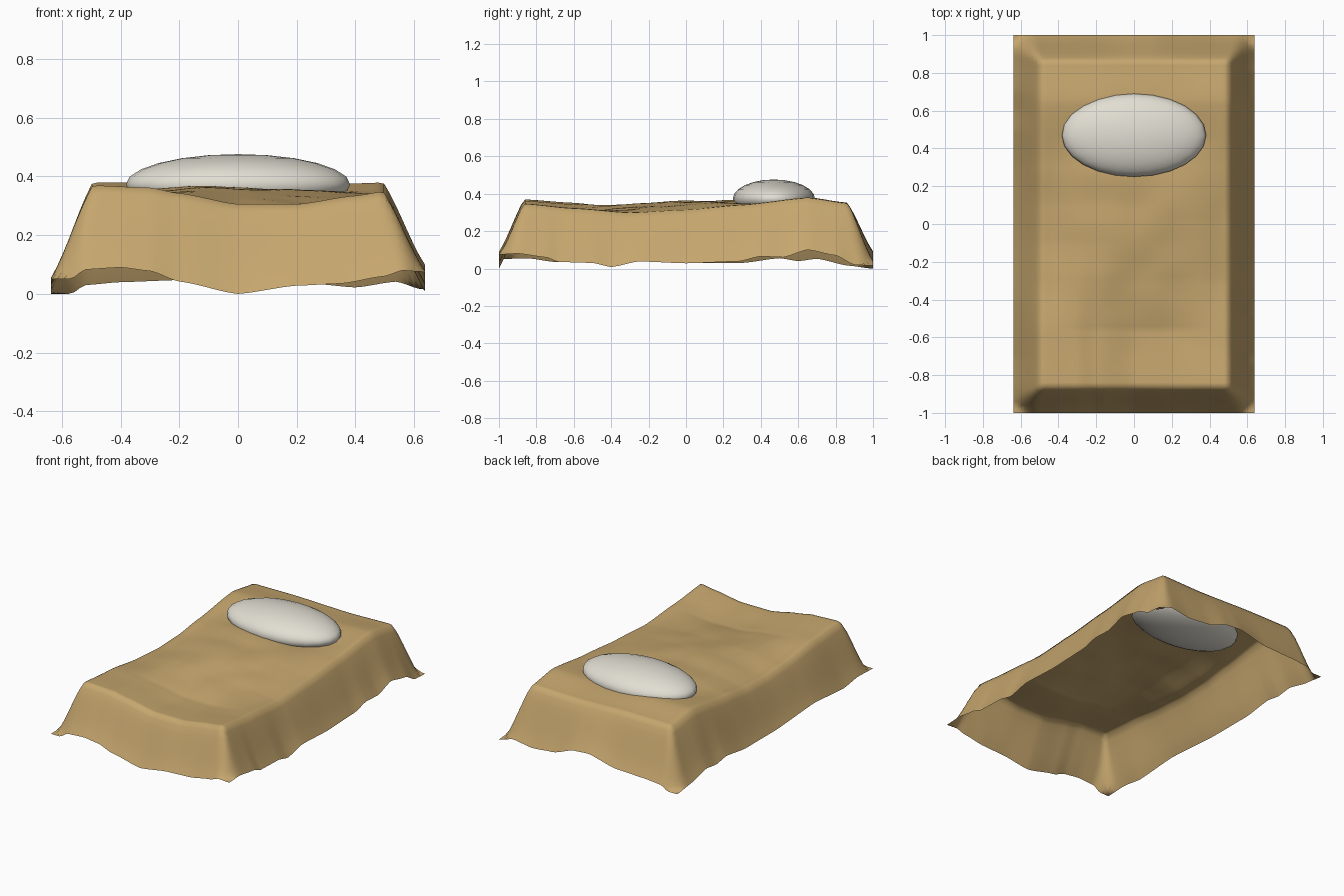
import bpy, bmesh
from mathutils import Vector, noise

if "Cube" in bpy.data.objects:
    bpy.data.objects.remove(bpy.data.objects["Cube"])

HX, HY = 0.637, 1.0      # outer half size at the hem
TX, TY = 0.495, 0.865    # half size of the flat top

# Top-edge heights and hem heights as (position, z) curves
TOP = {
    "front": [(-.5, .37), (-.3, .362), (-.2, .343), (0, .306), (.2, .306), (.4, .335), (.5, .35)],
    "back": [(-.5, .35), (-.2, .352), (.2, .343), (.5, .35)],
    "left": [(-.87, .37), (-.6, .352), (-.3, .315), (-.1, .303), (.1, .31), (.3, .335), (.65, .38), (.87, .35)],
    "right": [(-.87, .35), (-.6, .325), (-.3, .302), (0, .318), (.3, .343), (.65, .38), (.87, .35)],
}
HEM = {
    "front": [(-.635, .05), (-.57, .05), (-.52, .083), (-.4, .09), (-.3, .078), (-.2, .042), (0, 0),
              (.2, .028), (.35, .035), (.5, .06), (.56, .08), (.635, .075)],
    "back": [(-.635, 0), (-.57, 0), (-.52, .03), (-.4, .04), (-.2, .047), (0, .092), (.1, .085),
             (.25, .035), (.4, .022), (.54, .042), (.635, .015)],
    "left": [(-1, .05), (-.85, .055), (-.7, .035), (-.4, .055), (0, .03), (.3, .03), (.5, .055),
             (.6, .04), (.7, .052), (.87, .015), (1, 0)],
    "right": [(-1, .075), (-.9, .08), (-.75, .06), (-.68, .035), (-.5, .03), (-.4, .008), (-.25, .038),
              (0, .028), (.28, .038), (.4, .065), (.52, .06), (.65, .1), (.8, .07), (.9, .02), (1, .015)],
}


def curve(pts, u):
    u = max(pts[0][0], min(pts[-1][0], u))
    for (a, za), (b, zb) in zip(pts, pts[1:]):
        if u <= b:
            s = (u - a) / (b - a)
            s = .5 * s + .5 * s * s * (3 - 2 * s)
            return za + (zb - za) * s


def top_height(x, y):
    # Coons blend of the four edge curves, plus a soft swell in the middle
    x, y = max(-TX, min(TX, x)), max(-TY, min(TY, y))
    u, v = (x / TX + 1) / 2, (y / TY + 1) / 2
    f, b, l, r = (TOP[k] for k in ("front", "back", "left", "right"))
    z = (1 - v) * curve(f, x) + v * curve(b, x) + (1 - u) * curve(l, y) + u * curve(r, y)
    z -= (1 - v) * ((1 - u) * f[0][1] + u * f[-1][1]) + v * ((1 - u) * b[0][1] + u * b[-1][1])
    inside = (1 - (x / TX) ** 2) * (1 - (y / TY) ** 2)
    swell = max(0, 1 - ((x - .02) / .45) ** 2) * max(0, 1 - ((y + .06) / .5) ** 2)
    return z + .074 * swell + inside * .01 * noise.noise(Vector((x * 5, y * 5, 2)))


def sheet_height(x, y):
    tx = max(0, (abs(x) - TX) / (HX - TX))
    ty = max(0, (abs(y) - TY) / (HY - TY))
    t = min(1, (tx ** 3 + ty ** 3) ** (1 / 3))
    top = top_height(x, y)
    if t == 0:
        return top
    t = .75 * t + .25 * t * t * (3 - 2 * t)
    side = curve(HEM["left" if x < 0 else "right"], y)
    end = curve(HEM["front" if y < 0 else "back"], x)
    wx, wy = tx ** 4, ty ** 4
    hem = (wx * side + wy * end) / (wx + wy)
    return top + (hem - top) * t


def material(name, rgb):
    m = bpy.data.materials.new(name)
    m.diffuse_color = (*rgb, 1)
    m.use_nodes = True
    m.node_tree.nodes["Principled BSDF"].inputs["Base Color"].default_value = m.diffuse_color
    return m


# Draped blanket: open single-layer sheet
bpy.ops.mesh.primitive_grid_add(x_subdivisions=64, y_subdivisions=100, size=2)
blanket = bpy.context.object
blanket.name = "blanket"
for v in blanket.data.vertices:
    x, y = v.co.x * HX, v.co.y * HY
    v.co = (x, y, sheet_height(x, y))
low = min(v.co.z for v in blanket.data.vertices)
for v in blanket.data.vertices:
    v.co.z -= low
blanket.data.materials.append(material("tan_cloth", (.56, .38, .155)))
bpy.ops.object.shade_smooth()

# Pillow: flattened ball sunk slightly into the blanket
bpy.ops.mesh.primitive_uv_sphere_add(segments=24, ring_count=12, radius=1, location=(0, .47, .372))
pillow = bpy.context.object
pillow.name = "pillow"
pillow.scale = (.382, .22, .104)
pillow.data.materials.append(material("off_white_cloth", (.76, .73, .65)))
bpy.ops.object.shade_smooth()
